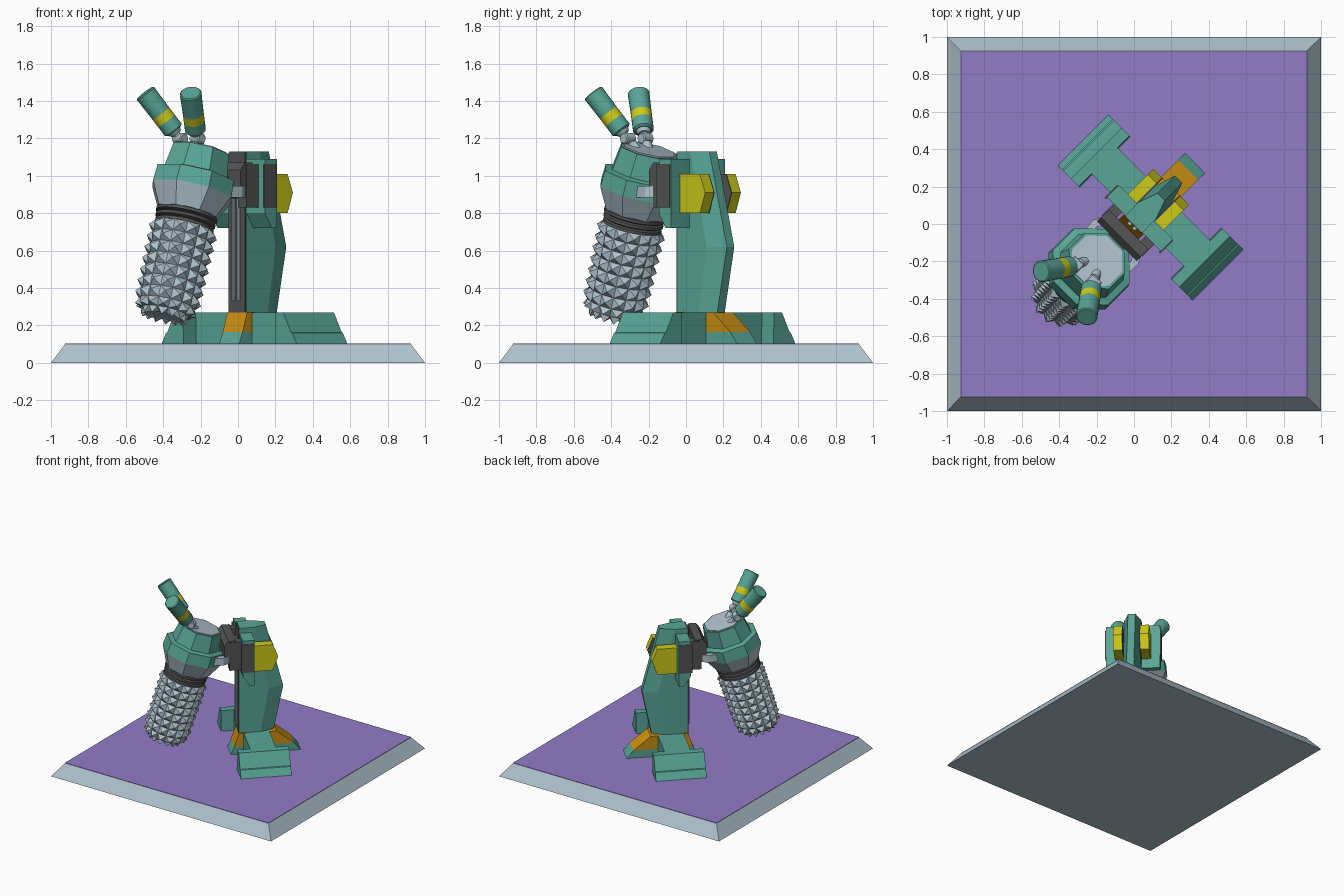
import bpy, bmesh, math
from mathutils import Matrix, Vector

cube = bpy.data.objects.get("Cube")
if cube:
    bpy.data.objects.remove(cube, do_unlink=True)


def material(name, rgb):
    m = bpy.data.materials.new(name)
    m.use_nodes = True
    m.diffuse_color = (*rgb, 1)
    m.node_tree.nodes["Principled BSDF"].inputs["Base Color"].default_value = (*rgb, 1)
    return m


GREEN = material("teal green", (0.10, 0.38, 0.31))
PURPLE = material("purple", (0.29, 0.20, 0.57))
STEEL = material("light steel", (0.43, 0.54, 0.61))
DARK = material("dark grey", (0.09, 0.09, 0.09))
YELLOW = material("yellow", (0.62, 0.60, 0.01))
ORANGE = material("orange", (0.60, 0.28, 0.006))

# The machine faces the corner of its plinth
TURN = Matrix.Rotation(math.radians(-45), 4, "Z")


def loft(name, rings, mats, smooth=False, turn=True, spikes=0):
    """Skin a stack of rings; mats gives one material per band."""
    bm = bmesh.new()
    used = list(dict.fromkeys(mats))
    rows = [[bm.verts.new(p) for p in ring] for ring in rings]
    bands = []
    n = len(rows[0])
    for i in range(len(rows) - 1):
        for j in range(n):
            k = (j + 1) % n
            f = bm.faces.new((rows[i][j], rows[i][k], rows[i + 1][k], rows[i + 1][j]))
            f.material_index = used.index(mats[min(i, len(mats) - 1)])
            bands.append(f)
    bm.faces.new(rows[0]).material_index = used.index(mats[0])
    bm.faces.new(rows[-1]).material_index = used.index(mats[-1])
    bmesh.ops.recalc_face_normals(bm, faces=bm.faces)
    if spikes:
        bmesh.ops.poke(bm, faces=bands, offset=spikes)
    if turn:
        bm.transform(TURN)
    mesh = bpy.data.meshes.new(name)
    bm.to_mesh(mesh)
    bm.free()
    for m in used:
        mesh.materials.append(m)
    if smooth:
        for p in mesh.polygons:
            p.use_smooth = True
        mesh.set_sharp_from_angle(angle=math.radians(35))
    obj = bpy.data.objects.new(name, mesh)
    bpy.context.scene.collection.objects.link(obj)
    return obj


def box(name, x, y, z, mat):
    rings = [[(x[0], y[0], h), (x[1], y[0], h), (x[1], y[1], h), (x[0], y[1], h)] for h in z]
    return loft(name, rings, [mat])


def side_prism(name, profile, x0, x1, mats):
    """Extrude a (y, z) profile across the machine."""
    return loft(name, [[(x, y, z) for y, z in profile] for x in (x0, x1)], mats)


def circle(c, d, r, n):
    d = Vector(d).normalized()
    e1 = Vector((1, 0, 0))
    e1 = (e1 - d * e1.dot(d)).normalized()
    e2 = d.cross(e1)
    return [Vector(c) + r * (e1 * math.cos(a) + e2 * math.sin(a))
            for a in [2 * math.pi * (j + 0.5) / n for j in range(n)]]


def spun(name, start, d, stations, n, mats, smooth=False, spikes=0):
    """Turned shape: stations are (distance along axis, radius)."""
    d = Vector(d).normalized()
    rings = [circle(Vector(start) + d * s, d, r, n) for s, r in stations]
    return loft(name, rings, mats, smooth, spikes=spikes)


# Plinth with purple deck
def square(h, z):
    return [(-h, -h, z), (h, -h, z), (h, h, z), (-h, h, z)]


loft("plinth", [square(1, 0), square(0.925, 0.1)], [STEEL], turn=False)
loft("deck", [square(0.925, 0.099), square(0.925, 0.103)], [PURPLE], turn=False)

# Feet
box("foot_bar", (-0.35, 0.35), (0.03, 0.225), (0.1, 0.27), GREEN)
pad = [(0.345, 0.1), (0.512, 0.1), (0.477, 0.16), (0.468, 0.163), (0.41, 0.27), (0.35, 0.27)]
for side, s in (("left", 1), ("right", -1)):
    loft(side + "_foot_pad", [[(s * x, y, z) for x, z in pad] for y in (-0.067, 0.316)], [GREEN])

# Toes: green sole with an orange wedge
side_prism("rear_toe_sole", [(0.2, 0.1), (0.463, 0.1), (0.41, 0.165), (0.2, 0.165)], -0.075, 0.075, [GREEN])
side_prism("rear_toe", [(0.2, 0.165), (0.41, 0.165), (0.28, 0.27), (0.2, 0.27)], -0.075, 0.075, [ORANGE])
side_prism("front_toe_sole", [(0.05, 0.1), (-0.067, 0.1), (-0.04, 0.165), (0.05, 0.165)], -0.075, 0.075, [GREEN])
side_prism("front_toe", [(0.05, 0.165), (-0.04, 0.165), (-0.005, 0.272), (0.05, 0.272)], -0.075, 0.075, [ORANGE])

# Column with a bowed, chamfered back
w, b = 0.065, 0.028
rings = []
for z, ya, yb in ((0.1, 0.13, 0.235), (0.27, 0.16, 0.265), (0.62, 0.22, 0.337), (1.13, 0.10, 0.205)):
    rings.append([(-w, 0, z), (w, 0, z), (w, ya, z), (b, yb, z), (-b, yb, z), (-w, ya, z)])
loft("column", rings, [GREEN])
box("column_front_panel", (-0.062, 0.062), (-0.008, 0.001), (0.27, 1.125), DARK)
for x in (-0.018, 0.018):
    spun("column_rod", (x, -0.014, 0.33), (0, 0, 1), [(0, 0.011), (0.7, 0.011)], 10, [STEEL], True)

# Shoulder: shields, arms, side plates and clamps
hexagon = [(0.06, 0.80), (0.06, 1.01), (0.24, 1.01), (0.28, 0.91), (0.24, 0.80)]
shield = [(0.0, 0.80), (0.0, 1.09), (0.09, 1.09), (0.09, 0.72), (0.05, 0.72)]
clamp = [(-0.07, -0.06), (-0.13, -0.15), (-0.13, -0.23), (-0.16, -0.24), (-0.17, -0.14), (-0.13, -0.06)]
for side, s in (("left", 1), ("right", -1)):
    side_prism(side + "_shield", shield, s * 0.06, s * 0.205, [GREEN])
    box(side + "_arm", sorted((s * 0.09, s * 0.155)), (-0.09, 0.06), (0.83, 1.06), DARK)
    side_prism(side + "_arm_plate", [(-0.012, 0.83), (-0.012, 1.06), (0.085, 1.06), (0.085, 0.83)],
               s * 0.2, s * 0.211, [DARK])
    side_prism(side + "_hex_plate", hexagon, s * 0.07, s * 0.135, [YELLOW])
    side_prism(side + "_hex_backing", hexagon, s * 0.064, s * 0.071, [DARK])
    loft(side + "_clamp", [[(-s * x, y, z) for x, y in clamp] for z in (0.885, 0.945)], [STEEL])
slab = [(-0.13, 0.90), (-0.13, 1.03), (-0.10, 1.07), (-0.04, 1.07), (-0.04, 0.88)]
side_prism("shoulder_front", slab, -0.15, 0.15, [DARK])
box("shoulder_neck", (-0.06, 0.06), (-0.22, -0.10), (0.91, 1.0), DARK)

# Drill head, hanging on a tilted axis
TOP = Vector((0, -0.28, 1.135))
DOWN = Vector((0, -0.30, -0.954))
spun("drill_housing", TOP, DOWN,
     [(0, 0.163), (0.13, 0.185), (0.14, 0.225), (0.23, 0.232), (0.35, 0.17)], 8,
     [GREEN, GREEN, GREEN, STEEL])
spun("housing_lid", TOP, DOWN, [(-0.007, 0.148), (0.005, 0.148)], 8, [STEEL])
collar = []
for i in range(3):
    s = 0.345 + i * 0.03
    r = 0.168 - i * 0.004
    collar += [(s, r - 0.014), (s + 0.007, r), (s + 0.022, r), (s + 0.029, r - 0.014)]
spun("drill_collar", TOP, DOWN, collar, 24, [DARK], True)

# Studded drill: every panel is raised to a point
rows = [(0.425 + i * 0.062, 0.158 - 0.001 * i) for i in range(8)]
spun("studded_drill", TOP, DOWN, rows + [(0.905, 0.13), (0.925, 0.09)], 14, [STEEL], spikes=0.034)

# Pair of exhaust pipes with yellow bands, on jointed stems
for side, s in (("left", 1), ("right", -1)):
    low = Vector((s * 0.081, -0.402, 1.24))
    high = Vector((s * 0.172, -0.531, 1.444))
    root = Vector((s * 0.043, -0.325, 1.135))
    d = high - low
    length = d.length
    spun(side + "_exhaust", low, d,
         [(0, 0.045), (0.008, 0.056), (0.07, 0.056), (0.12, 0.056), (length - 0.005, 0.058), (length, 0.052)],
         20, [GREEN, GREEN, YELLOW, GREEN, GREEN], True)
    stem = low - root
    spun(side + "_exhaust_stem", root, stem,
         [(0, 0.026), (0.05, 0.026), (0.055, 0.017), (stem.length, 0.02)], 12, [STEEL], True)
    knee = root.lerp(low, 0.62)
    spun(side + "_exhaust_joint", knee - Vector((0.036, 0, 0)), (1, 0.01, 0),
         [(0, 0.024), (0.006, 0.03), (0.066, 0.03), (0.072, 0.024)], 14, [STEEL], True)
    spun(side + "_exhaust_cuff", low - d.normalized() * 0.02, d,
         [(0, 0.03), (0.022, 0.042)], 14, [STEEL], True)
